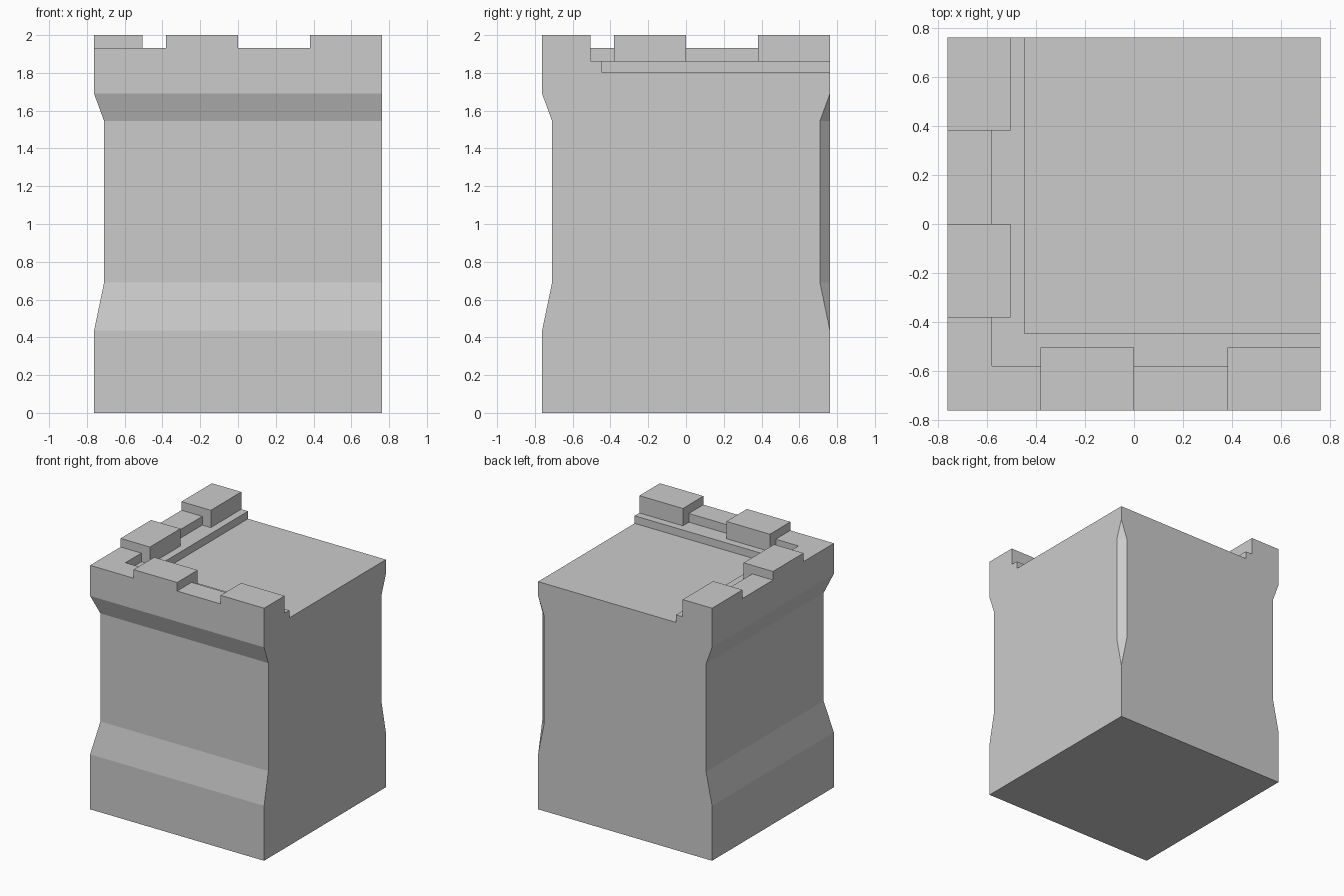
import bpy, bmesh

if "Cube" in bpy.data.objects:
    bpy.data.objects.remove(bpy.data.objects["Cube"])

H = 0.762          # half width of the square footprint
STEP_TOP = 1.69    # where the shaft ends and the battlements begin


def finish(bm, name):
    bmesh.ops.remove_doubles(bm, verts=bm.verts, dist=1e-4)
    bmesh.ops.dissolve_limit(bm, angle_limit=0.01, verts=bm.verts, edges=bm.edges)
    bmesh.ops.recalc_face_normals(bm, faces=bm.faces)
    mesh = bpy.data.meshes.new(name)
    bm.to_mesh(mesh)
    bm.free()
    obj = bpy.data.objects.new(name, mesh)
    bpy.context.collection.objects.link(obj)
    return obj


# Wall shaft: recessed on front and left, with a chamfered inner corner
def ring(bm, z, d):
    pts = [(-H + d, -H + d), (H, -H + d), (H, H - d), (H - d, H), (-H + d, H)]
    return [bm.verts.new((x, y, z)) for x, y in pts]


def quad_strip(bm, a, b):
    for i in range(len(a)):
        j = (i + 1) % len(a)
        coords = []
        for v in (a[i], a[j], b[j], b[i]):
            if all((v.co - c.co).length > 1e-5 for c in coords):
                coords.append(v)
        if len(coords) > 2:
            bm.faces.new(coords)


bm = bmesh.new()
profile = [(0, 0), (0.435, 0), (0.69, 0.053), (1.545, 0.053), (STEP_TOP, 0)]
rings = [ring(bm, z, d) for z, d in profile]
for lower, upper in zip(rings, rings[1:]):
    quad_strip(bm, lower, upper)
base = rings[0]
bm.faces.new([base[4], base[2], base[1], base[0]])
finish(bm, "wall_shaft")


# Battlements: floor, ledge, parapet and merlons as one stepped solid
C = 0.381
cuts = [-H, -0.58, -0.505, -0.446, -C, 0, C, H]
levels = [STEP_TOP, 1.803, 1.863, 1.932, 2.0]


def is_merlon(across, along):
    return across < -0.505 and (-C < along < 0 or along > C)


def height(x, y):
    if is_merlon(x, y) or is_merlon(y, x):
        return levels[4]
    edge = min(x, y)
    if edge < -0.58:
        return levels[3]
    return levels[2] if edge < -0.446 else levels[1]


n, m = len(cuts) - 1, len(levels) - 1
mid = [(a + b) / 2 for a, b in zip(cuts, cuts[1:])]


def solid(i, j, k):
    if k < 0:
        return True    # the shaft is below
    if not (0 <= i < n and 0 <= j < n and k < m):
        return False
    return levels[k + 1] <= height(mid[i], mid[j]) + 1e-6


bm = bmesh.new()
grid = (cuts, cuts, levels)
for i in range(n):
    for j in range(n):
        for k in range(m):
            if not solid(i, j, k):
                continue
            cell = (i, j, k)
            for axis in range(3):
                for side in (0, 1):
                    other = list(cell)
                    other[axis] += 2 * side - 1
                    if solid(*other):
                        continue
                    u, v = (axis + 1) % 3, (axis + 2) % 3
                    face = []
                    for du, dv in ((0, 0), (1, 0), (1, 1), (0, 1)):
                        idx = list(cell)
                        idx[axis] += side
                        idx[u] += du
                        idx[v] += dv
                        face.append(bm.verts.new([grid[a][idx[a]] for a in range(3)]))
                    bm.faces.new(face if side else face[::-1])
finish(bm, "battlements")
